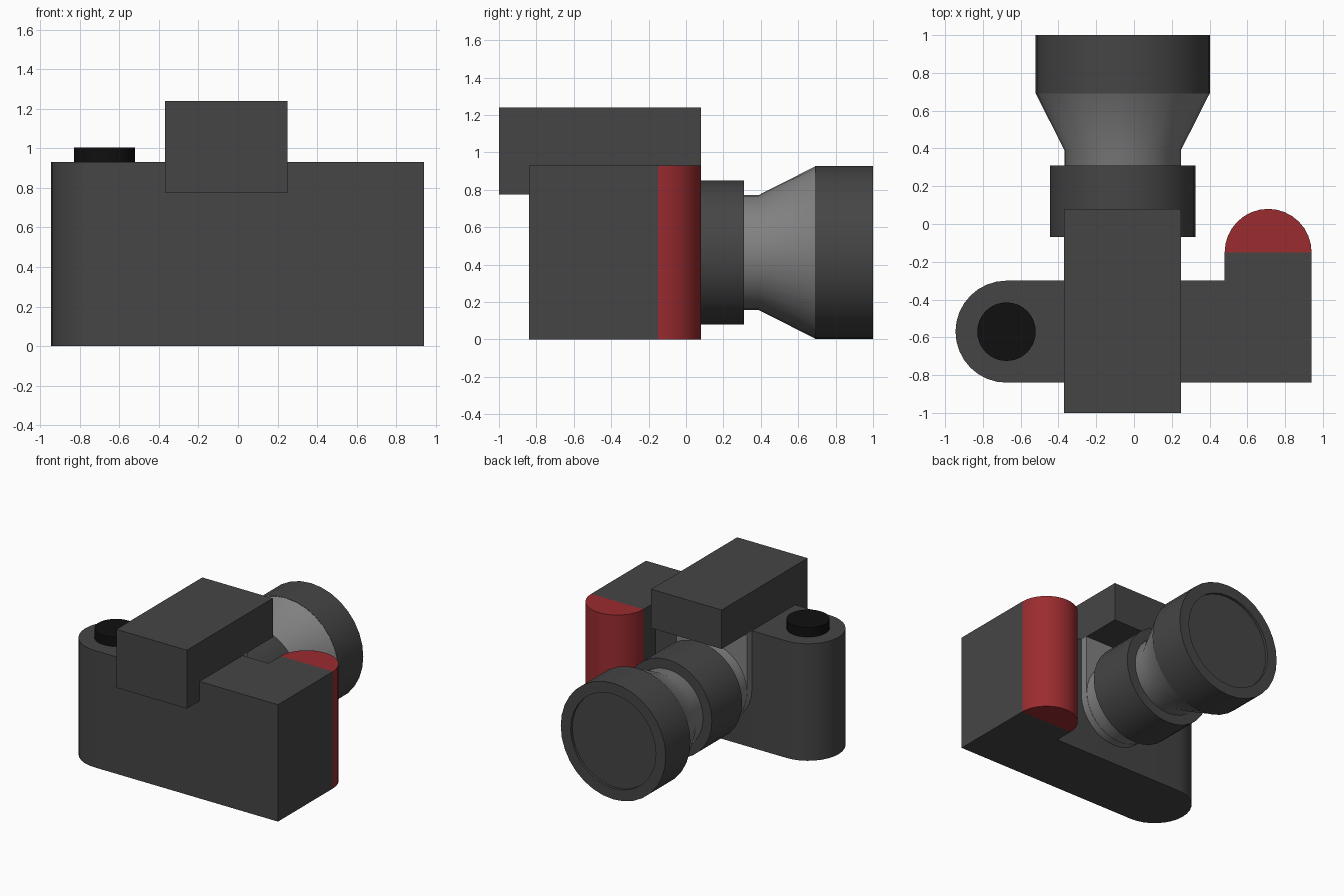
import bpy, bmesh, math
from mathutils import Vector

if "Cube" in bpy.data.objects:
    bpy.data.objects.remove(bpy.data.objects["Cube"])


def material(name, rgb):
    m = bpy.data.materials.new(name)
    m.diffuse_color = (*rgb, 1)
    m.use_nodes = True
    m.node_tree.nodes["Principled BSDF"].inputs["Base Color"].default_value = m.diffuse_color
    return m


DARK = material("dark_grey", (0.06, 0.06, 0.06))
LIGHT = material("mid_grey", (0.22, 0.22, 0.22))
BLACK = material("black", (0.005, 0.005, 0.005))
RED = material("red", (0.33, 0.025, 0.03))


def finish(name, bm, mat):
    bmesh.ops.recalc_face_normals(bm, faces=bm.faces)
    me = bpy.data.meshes.new(name)
    bm.to_mesh(me)
    bm.free()
    ob = bpy.data.objects.new(name, me)
    bpy.context.collection.objects.link(ob)
    me.materials.append(mat)
    bpy.ops.object.select_all(action='DESELECT')
    ob.select_set(True)
    bpy.context.view_layer.objects.active = ob
    bpy.ops.object.shade_smooth_by_angle(angle=math.radians(30))
    return ob


def prism(name, points, direction, mat):
    """Extrude a closed 3D outline along a direction."""
    bm = bmesh.new()
    face = bm.faces.new([bm.verts.new(p) for p in points])
    ext = bmesh.ops.extrude_face_region(bm, geom=[face])
    verts = [v for v in ext["geom"] if isinstance(v, bmesh.types.BMVert)]
    bmesh.ops.translate(bm, verts=verts, vec=Vector(direction))
    return finish(name, bm, mat)


def arc(cx, cy, r, start, end, n=16):
    angles = [math.radians(start + (end - start) * i / n) for i in range(n + 1)]
    return [(cx + r * math.cos(a), cy + r * math.sin(a)) for a in angles]


def lathe_y(name, profile, mat, cx=-0.06, cz=0.465, sides=32):
    """Spin (radius, y) rings around the lens axis and cap both ends."""
    bm = bmesh.new()
    rings = []
    for r, y in profile:
        rings.append([bm.verts.new((cx + r * math.cos(2 * math.pi * i / sides), y,
                                    cz + r * math.sin(2 * math.pi * i / sides)))
                      for i in range(sides)])
    for a, b in zip(rings, rings[1:]):
        for i in range(sides):
            j = (i + 1) % sides
            bm.faces.new((a[i], a[j], b[j], b[i]))
    bm.faces.new(rings[0])
    bm.faces.new(rings[-1])
    return finish(name, bm, mat)


H = 0.93

# Body: rounded at one end, deeper block at the grip end
outline = arc(-0.675, -0.57, 0.27, 90, 270)
outline += [(0.94, -0.84), (0.94, -0.15), (0.48, -0.15), (0.48, -0.30)]
prism("body", [(x, y, 0) for x, y in outline], (0, 0, H), DARK)

# Red half-round grip
prism("grip", [(x, y, 0) for x, y in arc(0.71, -0.15, 0.23, 0, 180)], (0, 0, H), RED)

# Shutter button
prism("shutter_button", [(x, y, H) for x, y in arc(-0.675, -0.57, 0.155, 0, 348.75, 31)],
      (0, 0, 0.075), BLACK)

# Viewfinder housing: stepped side profile, overhanging front and back
side = [(-1.0, 0.775), (-0.84, 0.775), (-0.84, H), (0.08, H), (0.08, 1.24), (-1.0, 1.24)]
prism("viewfinder_housing", [(-0.37, y, z) for y, z in side], (0.62, 0, 0), DARK)

# U-shaped lens mount plate under the housing
mount = arc(-0.06, 0.465, 0.31, 180, 360) + [(0.25, H), (-0.37, H)]
prism("lens_mount", [(x, -0.30, z) for x, z in mount], (0, 0.06, 0), LIGHT)

# Lens: inner tube with flare, focus ring, front rim with shallow glass recess
lathe_y("lens_tube", [(0.308, -0.24), (0.308, 0.39), (0.46, 0.69)], LIGHT)
lathe_y("focus_ring", [(0.385, -0.07), (0.385, 0.31)], DARK)
lathe_y("lens_rim", [(0.462, 0.69), (0.462, 1.0), (0.375, 1.0), (0.375, 0.98)], DARK)
